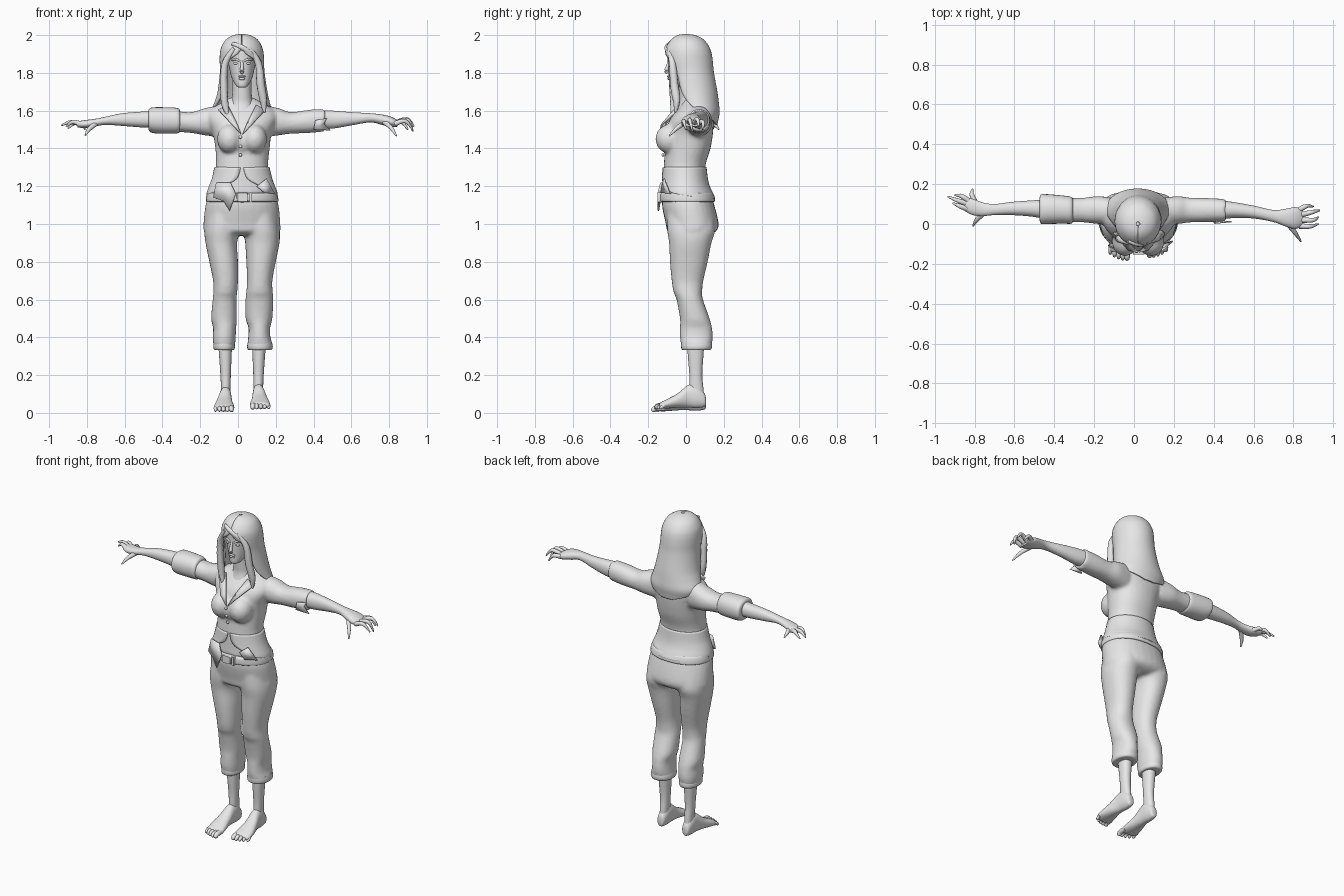
import bpy, bmesh, math
from mathutils import Vector

grey = bpy.data.materials.new("plain grey")
grey.diffuse_color = (0.8, 0.8, 0.8, 1)
MID = 0.021  # the body's own centre line


def finish(name, bm):
    bmesh.ops.recalc_face_normals(bm, faces=bm.faces)
    me = bpy.data.meshes.new(name)
    bm.to_mesh(me)
    bm.free()
    me.materials.append(grey)
    ob = bpy.data.objects.new(name, me)
    bpy.context.collection.objects.link(ob)
    return ob


def smooth_rows(rows, k=4):
    """Catmull-Rom resampling of loft rows."""
    out = []
    for i in range(len(rows) - 1):
        p0, p1, p2, p3 = (rows[max(i - 1, 0)], rows[i], rows[i + 1], rows[min(i + 2, len(rows) - 1)])
        for s in range(k):
            t = s / k
            out.append([0.5 * (2 * b + (c - a) * t + (2 * a - 5 * b + 4 * c - d) * t * t
                               + (3 * b - a - 3 * c + d) * t ** 3) for a, b, c, d in zip(p0, p1, p2, p3)])
    return out + [list(rows[-1])]


def skin(name, rings, closed=True, caps=True):
    bm = bmesh.new()
    vs = [[bm.verts.new(p) for p in r] for r in rings]
    n = len(vs[0])
    for a, b in zip(vs, vs[1:]):
        for j in range(n if closed else n - 1):
            bm.faces.new((a[j], a[(j + 1) % n], b[(j + 1) % n], b[j]))
    if caps:
        bm.faces.new(vs[0])
        bm.faces.new(vs[-1])
    return finish(name, bm)


def loft(name, rows, axis="z", n=28, power=0.92):
    """Rows are position, then low and high limits of the two cross axes."""
    rings = []
    for t, a0, a1, b0, b1 in smooth_rows(rows):
        ring = []
        for j in range(n):
            w = 2 * math.pi * j / n
            c, s = math.cos(w), math.sin(w)
            a = (a0 + a1) / 2 + (a1 - a0) / 2 * math.copysign(abs(c) ** power, c)
            b = (b0 + b1) / 2 + (b1 - b0) / 2 * math.copysign(abs(s) ** power, s)
            ring.append({"x": (t, a, b), "y": (a, t, b), "z": (a, b, t)}[axis])
        rings.append(ring)
    return skin(name, rings)


def shell(name, rows, thick=0.012, n=36):
    """Open-fronted cloth or hair; the last row value is half the front opening angle."""
    rings = []
    for z, x0, x1, y0, y1, gap in smooth_rows(rows):
        ring = []
        for j in range(n + 1):
            w = max(gap, 0.01) + (2 * math.pi - 2 * max(gap, 0.01)) * j / n
            ring.append(((x0 + x1) / 2 + (x1 - x0) / 2 * math.sin(w),
                         (y0 + y1) / 2 - (y1 - y0) / 2 * math.cos(w), z))
        rings.append(ring)
    ob = skin(name, rings, closed=False, caps=False)
    m = ob.modifiers.new("thickness", "SOLIDIFY")
    m.thickness, m.offset = thick, 0
    return ob


def tube(name, pts, n=10):
    """Points are x, y, z, radius."""
    rows = smooth_rows(pts, 4)
    rings = []
    for i, r in enumerate(rows):
        d = Vector(rows[min(i + 1, len(rows) - 1)][:3]) - Vector(rows[max(i - 1, 0)][:3])
        q = d.to_track_quat("Z", "Y")
        rings.append([Vector(r[:3]) + q @ Vector((math.cos(2 * math.pi * j / n), math.sin(2 * math.pi * j / n), 0)) * r[3]
                      for j in range(n)])
    return skin(name, rings)


def ball(name, loc, size):
    bm = bmesh.new()
    bmesh.ops.create_uvsphere(bm, u_segments=20, v_segments=12, radius=1)
    bmesh.ops.scale(bm, vec=size, verts=bm.verts)
    bmesh.ops.translate(bm, vec=loc, verts=bm.verts)
    return finish(name, bm)


def plate(name, pts):
    bm = bmesh.new()
    bm.faces.new([bm.verts.new(p) for p in pts])
    ob = finish(name, bm)
    m = ob.modifiers.new("thickness", "SOLIDIFY")
    m.thickness, m.offset = 0.008, 0
    return ob


def merge(name, obs, voxel=0.01):
    """Fuse overlapping parts into one soft surface."""
    bpy.ops.object.select_all(action="DESELECT")
    for o in obs:
        o.select_set(True)
    bpy.context.view_layer.objects.active = obs[0]
    bpy.ops.object.join()
    obs[0].name = name
    r = obs[0].modifiers.new("fuse", "REMESH")
    r.mode, r.voxel_size, r.use_smooth_shade = "VOXEL", voxel, True
    s = obs[0].modifiers.new("soften", "SMOOTH")
    s.factor, s.iterations = 0.5, 5


# Shirt: trunk, bust and sleeves
shirt = [loft("trunk", [(1.16, -.145, .19, -.125, .13), (1.2, -.138, .182, -.122, .116), (1.3, -.118, .16, -.118, .102),
                        (1.4, -.12, .168, -.112, .13), (1.48, -.135, .178, -.11, .143), (1.55, -.16, .205, -.088, .147),
                        (1.6, -.155, .195, -.05, .14), (1.64, -.09, .13, -.02, .12), (1.67, -.04, .08, -.01, .1)]),
         ball("bust_right", (-.045, -.085, 1.45), (.066, .077, .078)),
         ball("bust_left", (.087, -.085, 1.45), (.066, .077, .078)),
         ball("bust_middle", (MID, -.085, 1.44), (.06, .052, .075)),
         loft("sleeve_right", [(-.46, .012, .13, 1.49, 1.6), (-.35, .01, .13, 1.488, 1.6), (-.25, .008, .132, 1.482, 1.592),
                               (-.18, .0, .14, 1.47, 1.612), (-.1, .0, .13, 1.46, 1.63)], "x"),
         loft("sleeve_left", [(.14, .0, .13, 1.46, 1.63), (.22, .0, .14, 1.47, 1.612), (.28, .008, .132, 1.478, 1.592),
                              (.38, .01, .13, 1.482, 1.605), (.46, .012, .125, 1.49, 1.61)], "x")]
merge("shirt", shirt)
loft("rolled_sleeve_cuff", [(-.475, .03, .125, 1.51, 1.595), (-.468, .002, .148, 1.49, 1.612), (-.44, -.0, .15, 1.48, 1.618),
                            (-.36, .002, .143, 1.478, 1.617), (-.315, .002, .136, 1.482, 1.612), (-.305, .02, .12, 1.5, 1.59)], "x")
shell("shirt_hem", [(1.30, -.121, .163, -.12, .105, .05), (1.24, -.135, .178, -.125, .112, .18),
                    (1.2, -.15, .192, -.13, .122, .6), (1.165, -.162, .205, -.135, .138, 1.0),
                    (1.135, -.168, .21, -.14, .152, 2.3)], .008)
plate("front_tatter_right", [(-.115, -.1, 1.22), (-.04, -.132, 1.22), (-.012, -.148, 1.16), (-.045, -.146, 1.07),
                             (-.075, -.138, 1.12), (-.13, -.108, 1.14)])
plate("front_tatter_left", [(.1, -.127, 1.2), (.15, -.115, 1.24), (.195, -.085, 1.16), (.14, -.132, 1.165)])
plate("sleeve_tatter", [(.41, .005, 1.55), (.47, .012, 1.56), (.455, .01, 1.53), (.49, .012, 1.495), (.4, .008, 1.5)])
for side, s in (("right", -1), ("left", 1)):
    plate("collar_" + side, [(MID + s * dx, y, z) for dx, y, z in
                             ((.125, -.045, 1.605), (.075, -.04, 1.63), (.03, -.108, 1.54), (.004, -.14, 1.475), (.05, -.13, 1.525))])
for z, y in ((1.46, -.139), (1.41, -.133), (1.365, -.122)):
    ball("button", (MID - .008, y, z), (.009, .007, .009))

# Trousers, one leg per side
legs = [(1.06, -.16, .01, .03, .2, -.1, .14), (.97, -.178, .012, .03, .22, -.1, .155), (.9, -.172, -.005, .038, .22, -.09, .135),
        (.8, -.152, 0, .044, .2, -.085, .115), (.7, -.132, 0, .048, .182, -.076, .092), (.64, -.13, -.004, .044, .184, -.066, .086),
        (.6, -.134, -.008, .04, .187, -.05, .09), (.5, -.142, -.006, .04, .182, -.032, .125), (.45, -.132, -.01, .056, .17, -.032, .138),
        (.4, -.134, -.012, .054, .172, -.032, .142), (.36, -.13, -.016, .05, .183, -.026, .136), (.335, -.122, -.024, .056, .174, -.016, .125)]
trousers = [loft("hips", [(1.17, -.15, .192, -.12, .125), (1.1, -.172, .215, -.127, .15), (1.0, -.183, .224, -.107, .173),
                          (.96, -.178, .222, -.098, .158), (.94, -.13, .17, -.06, .12)]),
            loft("leg_right", [(r[0], r[1], r[2], r[5], r[6]) for r in legs]),
            loft("leg_left", [(r[0], r[3], r[4], r[5], r[6]) for r in legs])]
merge("trousers", trousers)
for name, x0, x1 in (("trouser_cuff_right", -.129, -.018), ("trouser_cuff_left", .05, .182)):
    loft(name, [(.332, x0 + .02, x1 - .02, 0, .11), (.334, x0 + .004, x1 - .004, -.02, .13), (.35, x0 - .002, x1 + .002, -.026, .138),
                (.375, x0 + .002, x1 - .002, -.026, .136)])

# Belt and buckle
loft("belt", [(1.118, -.16, .2, -.12, .14), (1.12, -.17, .213, -.138, .154), (1.142, -.169, .212, -.141, .152),
              (1.162, -.163, .206, -.137, .143), (1.165, -.15, .19, -.12, .13)])
loft("buckle", [(-.152, -.005, .052, 1.118, 1.165), (-.13, -.008, .055, 1.115, 1.168)], "y", 28, .4)
loft("belt_loop", [(-.15, .06, .075, 1.115, 1.168), (-.128, .06, .075, 1.115, 1.168)], "y", 16, .4)

# Shins, feet and toes
shin = [(.4, -.107, -.03, .005, .1), (.3, -.1, -.034, .01, .092), (.2, -.093, -.038, .018, .086), (.13, -.09, -.04, .018, .092),
        (.06, -.088, -.042, .02, .098)]
foot = [(.106, -.075, -.055, .03, .06), (.098, -.088, -.042, .018, .09), (.06, -.096, -.035, .012, .13), (.015, -.1, -.034, .014, .135),
        (-.04, -.114, -.03, .014, .092), (-.09, -.125, -.022, .01, .064), (-.13, -.124, -.02, .008, .044), (-.14, -.11, -.03, .012, .035)]
for side, s, lift in (("right", 1, 0), ("left", -1, .014)):
    fx = lambda x: x if s > 0 else 2 * .0215 - x
    flip = lambda r, dz: (r[0], *sorted((fx(r[1]), fx(r[2]))), r[3] + dz, r[4] + dz)
    loft("shin_" + side, [flip(r, 0) for r in shin])
    loft("foot_" + side, [flip(r, lift) for r in foot], "y")
    for i in range(5):
        x, r = fx(-.035 - i * .021), (.015, .0115, .011, .0105, .01)[i]
        tip = (-.18, -.18, -.174, -.165, -.152)[i] + lift
        tube("toe_" + side, [(x, -.115, .026 + lift, r), (x, tip + .02, .024 + lift, r),
                             (x, tip + .005, .013 + lift, r * .8), (x, tip, .008 + lift, r * .4)])

# Forearms with wrists and palms
loft("forearm_right", [(-.44, .025, .122, 1.508, 1.598), (-.52, .038, .118, 1.512, 1.594), (-.62, .045, .11, 1.52, 1.585),
                       (-.7, .045, .1, 1.525, 1.568), (-.76, .04, .108, 1.516, 1.556), (-.81, .045, .128, 1.508, 1.55),
                       (-.85, .065, .13, 1.512, 1.543)], "x")
loft("forearm_left", [(.43, .022, .12, 1.505, 1.602), (.5, .03, .11, 1.505, 1.6), (.6, .028, .092, 1.522, 1.592),
                      (.7, .01, .07, 1.538, 1.586), (.76, -.012, .076, 1.525, 1.58), (.81, -.025, .085, 1.515, 1.568),
                      (.845, -.01, .075, 1.515, 1.55)], "x")
# Fingers: knuckle, bend and tip
fingers = {"right": [((-.835, .075, 1.53), (-.875, .09, 1.54), (-.91, .105, 1.515)), ((-.835, .1, 1.53), (-.885, .118, 1.54), (-.935, .138, 1.522)),
                     ((-.83, .115, 1.53), (-.865, .14, 1.535), (-.9, .145, 1.505)), ((-.8, .115, 1.525), (-.815, .15, 1.525), (-.81, .175, 1.5)),
                     ((-.755, .055, 1.53), (-.79, .02, 1.5), (-.808, -.01, 1.47))],
           "left": [((.83, -.01, 1.53), (.885, -.012, 1.545), (.925, .0, 1.5)), ((.835, .02, 1.535), (.9, .02, 1.55), (.925, .035, 1.49)),
                    ((.835, .045, 1.535), (.895, .06, 1.555), (.932, .068, 1.515)), ((.825, .068, 1.535), (.865, .09, 1.54), (.9, .088, 1.5)),
                    ((.775, .0, 1.54), (.81, -.045, 1.51), (.838, -.088, 1.467))]}
for side, sets in fingers.items():
    for a, b, c in sets:
        tube("finger_" + side, [(*a, .014), (*b, .011), (*c, .004)])

# Neck, head and face
loft("neck", [(1.58, -.06, .1, -.055, .11), (1.64, -.04, .082, -.035, .1), (1.69, -.03, .072, -.035, .075), (1.78, -.03, .072, -.04, .075)])
loft("head", [(1.722, .005, .037, -.078, -.05), (1.732, -.01, .052, -.088, -.02), (1.77, -.032, .074, -.09, .05), (1.81, -.043, .085, -.093, .09),
              (1.87, -.055, .097, -.094, .11), (1.93, -.055, .097, -.09, .1), (1.97, -.03, .07, -.06, .07)])
tube("nose", [(MID, -.088, 1.865, .007), (MID, -.1, 1.83, .009), (MID, -.104, 1.81, .012), (MID, -.096, 1.8, .008)])
ball("upper_lip", (MID, -.09, 1.781), (.02, .01, .006))
ball("lower_lip", (MID, -.089, 1.769), (.017, .01, .007))
for side, s in (("right", -1), ("left", 1)):
    ball("eye_" + side, (MID + s * .032, -.081, 1.85), (.014, .01, .007))
    tube("brow_" + side, [(MID + s * .012, -.092, 1.862, .005), (MID + s * .032, -.088, 1.872, .006), (MID + s * .054, -.07, 1.866, .004)])

# Hair: swept-back shell and loose front locks
shell("hair", [(2.0, .012, .03, -.01, .01, 0), (1.993, -.025, .065, -.045, .05, 0), (1.972, -.06, .1, -.075, .09, 0),
               (1.935, -.083, .122, -.1, .118, 0), (1.9, -.09, .13, -.106, .13, .22), (1.86, -.091, .132, -.104, .136, .72),
               (1.8, -.09, .135, -.09, .142, .9), (1.7, -.102, .15, -.075, .16, 1.0), (1.64, -.12, .163, -.055, .168, 1.2),
               (1.59, -.138, .175, -.03, .172, 1.6), (1.55, -.12, .16, -.0, .165, 2.3), (1.525, -.1, .14, .02, .16, 2.85)])
tube("hair_lock_right", [(-.02, -.095, 1.93, .012), (-.068, -.078, 1.85, .018), (-.075, -.07, 1.74, .02), (-.07, -.065, 1.64, .02), (-.05, -.075, 1.56, .005)])
tube("hair_lock_left", [(.06, -.09, 1.93, .012), (.108, -.072, 1.85, .018), (.12, -.062, 1.74, .022), (.135, -.05, 1.65, .02), (.14, -.055, 1.59, .005)])
tube("hair_fringe", [(-.03, -.085, 1.955, .01), (.02, -.1, 1.935, .014), (.07, -.09, 1.9, .012), (.1, -.07, 1.86, .006)])

bpy.ops.object.select_all(action="SELECT")
bpy.context.view_layer.objects.active = bpy.data.objects["head"]
bpy.ops.object.shade_smooth_by_angle(angle=math.radians(50))
